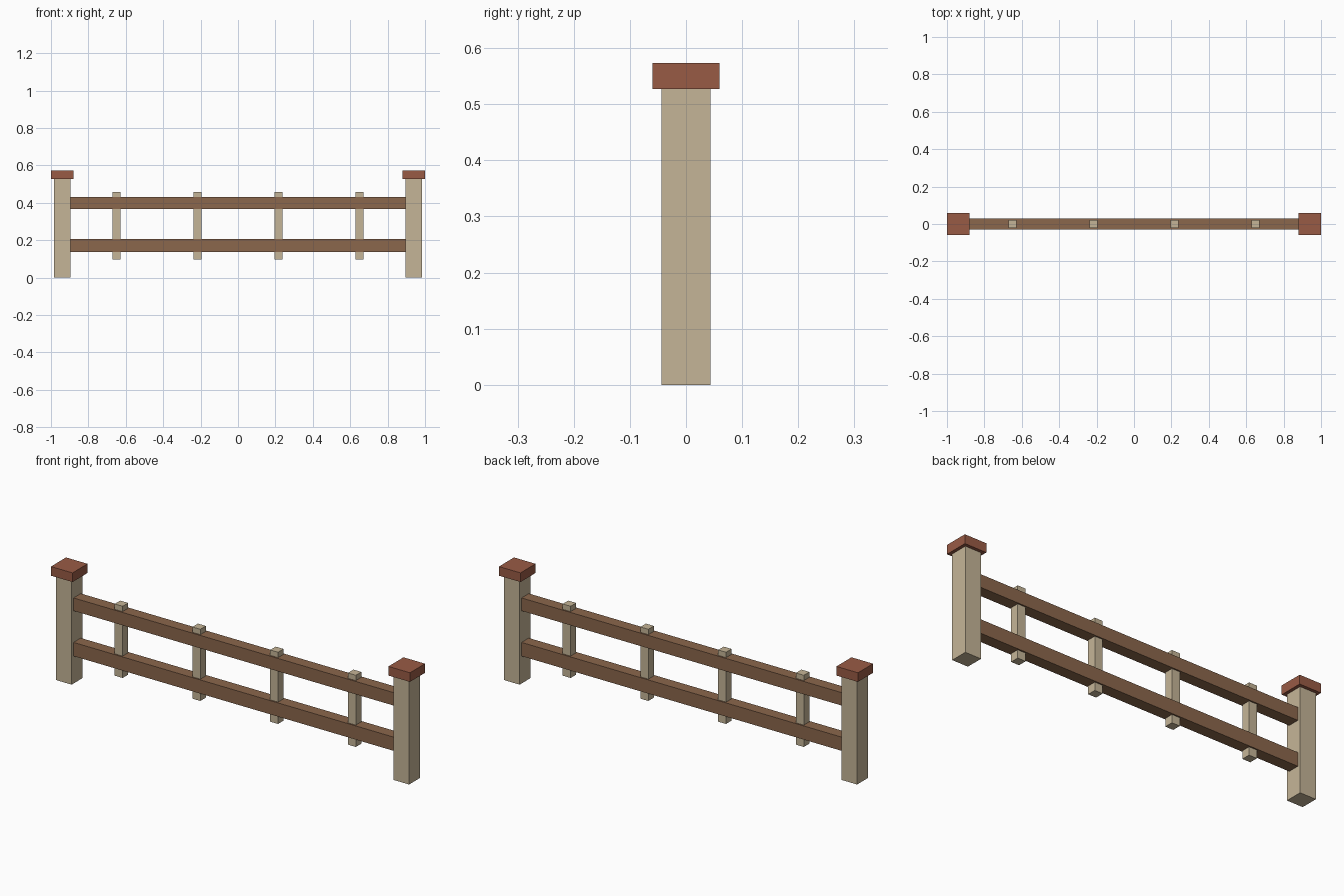
import bpy

if "Cube" in bpy.data.objects:
    bpy.data.objects.remove(bpy.data.objects["Cube"])


def material(name, rgb):
    """Flat colour from 0-255 display values."""
    mat = bpy.data.materials.new(name)
    linear = [((c / 255 + 0.055) / 1.055) ** 2.4 for c in rgb]
    mat.diffuse_color = (*linear, 1.0)
    mat.use_nodes = True
    mat.node_tree.nodes["Principled BSDF"].inputs["Base Color"].default_value = mat.diffuse_color
    return mat


STONE = material("pale_stone", (197, 181, 151))
WOOD = material("brown_wood", (139, 103, 76))
CLAY = material("red_clay", (153, 91, 69))


def box(name, x, width, depth, z0, z1, mat):
    """Box centred on y = 0, spanning z0 to z1."""
    bpy.ops.mesh.primitive_cube_add(size=1, location=(x, 0, (z0 + z1) / 2))
    ob = bpy.context.object
    ob.name = name
    ob.scale = (width, depth, z1 - z0)
    bpy.ops.object.transform_apply(location=False, rotation=False, scale=True)
    ob.data.materials.append(mat)
    return ob


# End posts with overhanging caps
for side, sx in (("left", -1), ("right", 1)):
    box(f"{side}_post", sx * 0.94, 0.088, 0.088, 0.0, 0.527, STONE)
    box(f"{side}_post_cap", sx * 0.94, 0.12, 0.12, 0.527, 0.573, CLAY)

# Horizontal rails between the posts
box("lower_rail", 0, 1.80, 0.058, 0.138, 0.207, WOOD)
box("upper_rail", 0, 1.80, 0.058, 0.366, 0.431, WOOD)

# Evenly spaced balusters running through the rails
for i in range(4):
    box(f"baluster_{i + 1}", (i - 1.5) * 0.433, 0.044, 0.044, 0.097, 0.458, STONE)
